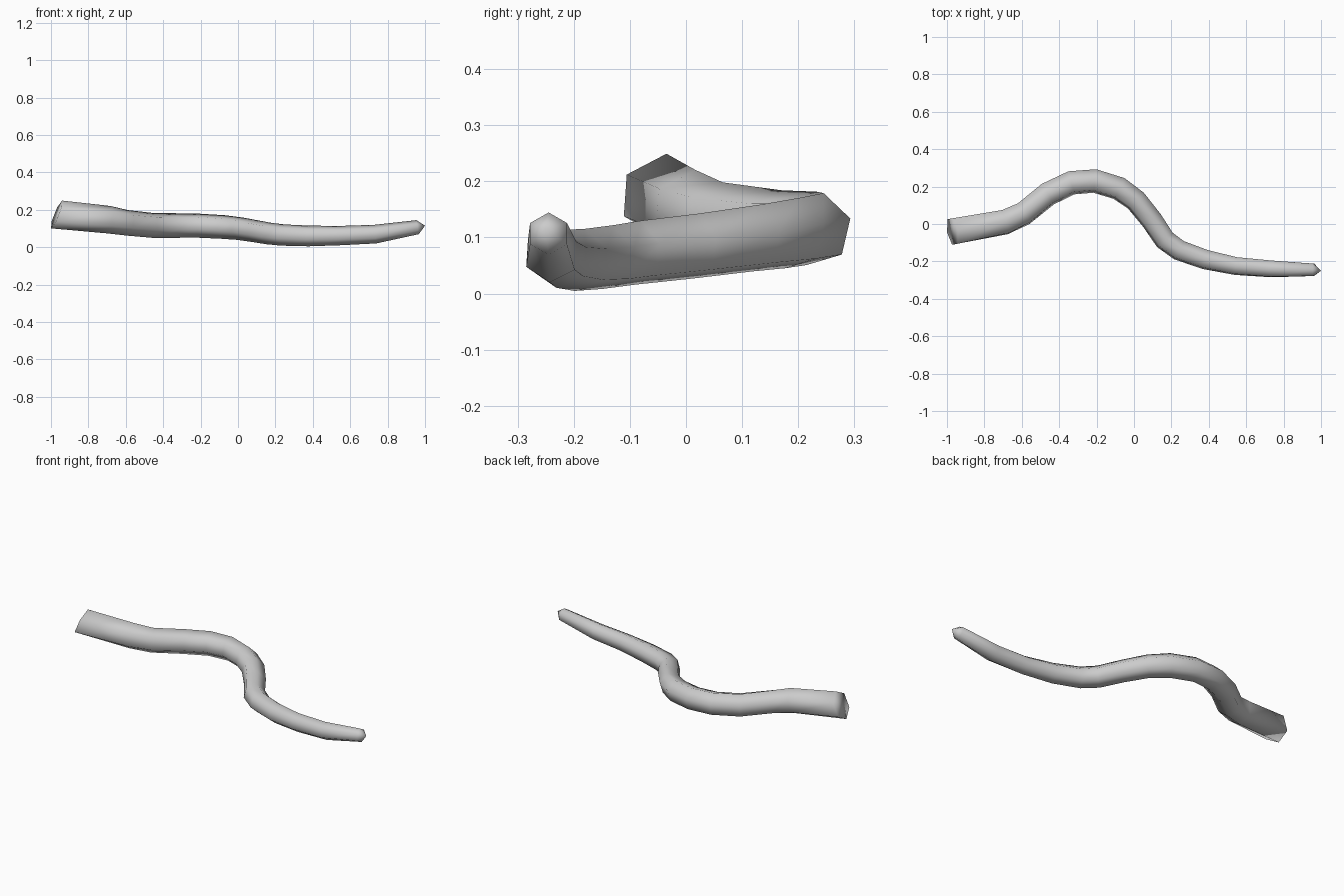
import bpy, bmesh
from math import sin, cos, pi, radians
from mathutils import Vector

SIDES = 6

cube = bpy.data.objects.get("Cube")
if cube:
    bpy.data.objects.remove(cube, do_unlink=True)

# Centre line of the branch: x, y, z, radius
PATH = [
    (-0.97, -0.04, 0.175, 0.080), (-0.69, 0.01, 0.147, 0.074),
    (-0.59, 0.055, 0.130, 0.069), (-0.46, 0.16, 0.117, 0.068),
    (-0.335, 0.22, 0.116, 0.067), (-0.21, 0.23, 0.115, 0.066),
    (-0.08, 0.19, 0.108, 0.065), (0.01, 0.125, 0.099, 0.062),
    (0.095, 0.02, 0.085, 0.060), (0.165, -0.085, 0.073, 0.059),
    (0.24, -0.14, 0.065, 0.058), (0.38, -0.19, 0.060, 0.056),
    (0.545, -0.225, 0.062, 0.052), (0.735, -0.24, 0.070, 0.050),
    (0.96, -0.245, 0.107, 0.038),
]
TIP = Vector((1.0, -0.25, 0.115))

points = [Vector(p[:3]) for p in PATH]
last = len(points) - 1


def tangent(i):
    """Direction of the branch, averaged over the neighbouring segments."""
    before = points[i] - points[max(i - 1, 0)]
    after = points[min(i + 1, last)] - points[i]
    return (before.normalized() + after.normalized()).normalized()


def add_ring(bm, i):
    """Six-sided cross-section, twisting gently around the bend."""
    t = tangent(i)
    if i == 0:
        t.z = -0.4          # slanted cut at the thick end
        t.normalize()
    side = Vector((0, 0, 1)).cross(t).normalized()
    up = t.cross(side)
    twist = radians(15) * sin(pi * i / last)
    ring = []
    for k in range(SIDES):
        a = 2 * pi * k / SIDES + twist
        offset = up * cos(a) + side * sin(a)
        ring.append(bm.verts.new(points[i] + offset * PATH[i][3]))
    return ring


bm = bmesh.new()
rings = [add_ring(bm, i) for i in range(last + 1)]

# Bark between neighbouring cross-sections
for a, b in zip(rings, rings[1:]):
    for k in range(SIDES):
        n = (k + 1) % SIDES
        bm.faces.new((a[k], a[n], b[n], b[k]))

# Cut end and pointed tip
bm.faces.new(rings[0])
tip = bm.verts.new(TIP)
for k in range(SIDES):
    bm.faces.new((rings[-1][k], rings[-1][(k + 1) % SIDES], tip))

bmesh.ops.recalc_face_normals(bm, faces=bm.faces)
for face in bm.faces:
    face.smooth = True

mesh = bpy.data.meshes.new("branch")
bm.to_mesh(mesh)
bm.free()

# Plain grey surface
grey = (0.6, 0.6, 0.6, 1)
mat = bpy.data.materials.new("grey")
mat.use_nodes = True
mat.diffuse_color = grey
mat.node_tree.nodes["Principled BSDF"].inputs["Base Color"].default_value = grey
mesh.materials.append(mat)

branch = bpy.data.objects.new("branch", mesh)
bpy.context.collection.objects.link(branch)
